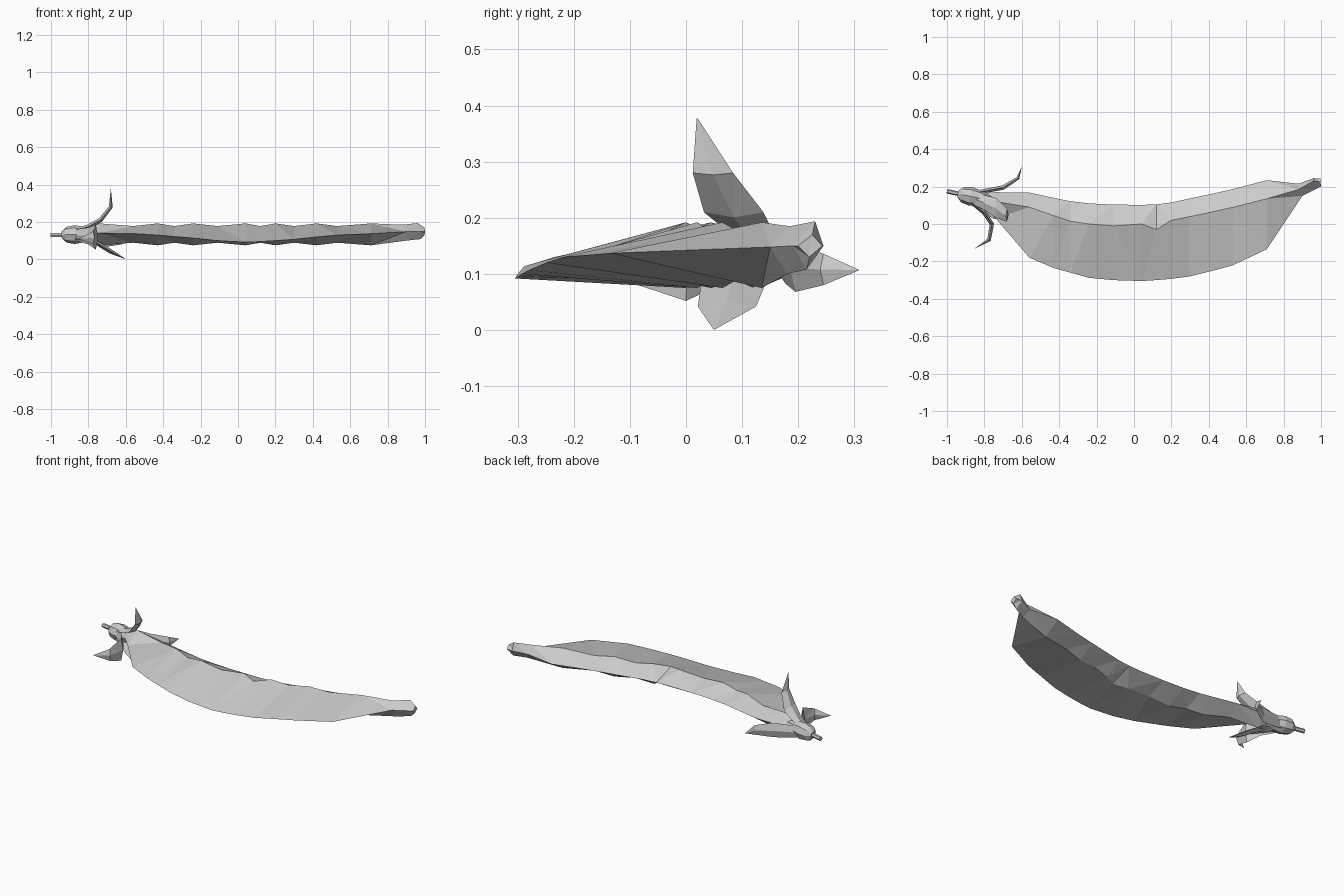
import bpy, bmesh, math
from mathutils import Vector

default_cube = bpy.data.objects.get("Cube")
if default_cube:
    bpy.data.objects.remove(default_cube, do_unlink=True)

grey = bpy.data.materials.new("plain grey")
grey.use_nodes = True
colour = (0.6, 0.6, 0.6, 1)
grey.diffuse_color = colour
grey.node_tree.nodes["Principled BSDF"].inputs["Base Color"].default_value = colour


def loft(name, rings):
    """Skin a list of equal-sized point rings into a closed flat-shaded mesh."""
    bm = bmesh.new()
    loops = [[bm.verts.new(point) for point in ring] for ring in rings]
    count = len(loops[0])
    for first, second in zip(loops, loops[1:]):
        for i in range(count):
            j = (i + 1) % count
            bm.faces.new((first[i], first[j], second[j], second[i]))
    bm.faces.new(loops[0])
    bm.faces.new(loops[-1])
    bmesh.ops.remove_doubles(bm, verts=bm.verts[:], dist=0.0005)
    bmesh.ops.triangulate(bm, faces=[f for f in bm.faces if len(f.verts) == 4])
    bmesh.ops.recalc_face_normals(bm, faces=bm.faces[:])
    mesh = bpy.data.meshes.new(name)
    bm.to_mesh(mesh)
    bm.free()
    mesh.materials.append(grey)
    part = bpy.data.objects.new(name, mesh)
    bpy.context.collection.objects.link(part)
    return part


# Pod: wedge section with a thin front edge and two rippled ridges
# Each station: x, front y, front z, ridge y, back y
stations = [
    (-.80, .09, .14, .12, .165),
    (-.74, .03, .14, .12, .17),
    (-.56, -.18, .138, .09, .168),
    (-.43, -.235, .13, .045, .14),
    (-.34, -.26, .122, .015, .122),
    (-.24, -.288, .114, .0, .11),
    (-.11, -.3, .1, -.01, .104),
    (.04, -.305, .092, .0, .102),
    (.12, -.3, .095, -.03, .105),
    (.2, -.293, .1, .02, .115),
    (.3, -.28, .107, .04, .137),
    (.42, -.25, .12, .065, .162),
    (.53, -.22, .13, .09, .187),
    (.71, -.135, .137, .135, .234),
]
pod_rings = []
for i, (x, front, edge, ridge, back) in enumerate(stations):
    bump = .007 if i % 2 else -.007
    pod_rings.append([(x, front, edge), (x, ridge, .185 + bump),
                      (x, back, .135), (x, ridge, .082 - bump)])
# Blunt tail
pod_rings += [
    [(.9, .15, .148), (.88, .185, .185), (.88, .215, .14), (.9, .18, .1)],
    [(.98, .19, .15), (.96, .23, .194), (.96, .245, .15), (.975, .215, .108)],
    [(1, .2, .15), (.997, .225, .17), (.997, .243, .15), (.997, .22, .13)],
]
loft("pod", pod_rings)

# Calyx knob and stem run along one axis
axis_start, axis_end = Vector((-1, .175, .13)), Vector((-.72, .115, .135))


def axis_tube(name, profile, sides):
    """Turn (distance, radius) pairs around the stem axis."""
    along = (axis_end - axis_start).normalized()
    across = along.cross(Vector((0, 0, 1))).normalized()
    up = across.cross(along)
    angles = [math.tau * k / sides for k in range(sides)]
    loft(name, [[axis_start + along * d + (across * math.cos(a) + up * math.sin(a)) * r
                 for a in angles] for d, r in profile])


axis_tube("stem", [(0, .012), (.1, .012)], 6)
axis_tube("calyx", [(.06, .018), (.085, .042), (.13, .05), (.18, .042), (.25, .03)], 8)


def sepal(name, width_axis, rows):
    """Curved leaf: each row is a centre point and a half width."""
    points = [Vector(row[:3]) for row in rows]
    rings = []
    for i, (centre, row) in enumerate(zip(points, rows)):
        tangent = points[min(i + 1, len(rows) - 1)] - points[max(i - 1, 0)]
        side = Vector(width_axis)
        normal = tangent.cross(side).normalized() * min(.012, row[3] * .3)
        side = side * row[3]
        rings.append([centre - side, centre + normal, centre + side, centre - normal])
    loft(name, rings)


depth, height = (0, 1, 0), (0, 0, 1)
sepal("upper_sepal", depth, [
    (-.87, .14, .155, .03), (-.8, .115, .175, .04), (-.735, .085, .21, .053),
    (-.68, .048, .28, .036), (-.68, .02, .377, .001)])
sepal("lower_sepal", depth, [
    (-.87, .13, .11, .03), (-.75, .085, .085, .058),
    (-.68, .073, .042, .052), (-.6, .05, .001, .001)])
sepal("back_sepal", height, [
    (-.87, .165, .13, .03), (-.79, .178, .12, .038), (-.7, .195, .11, .042),
    (-.62, .245, .108, .028), (-.6, .307, .107, .001)])
sepal("front_sepal", height, [
    (-.87, .115, .13, .03), (-.8, .06, .125, .045), (-.76, 0, .118, .066),
    (-.775, -.085, .115, .035), (-.85, -.13, .11, .001)])
